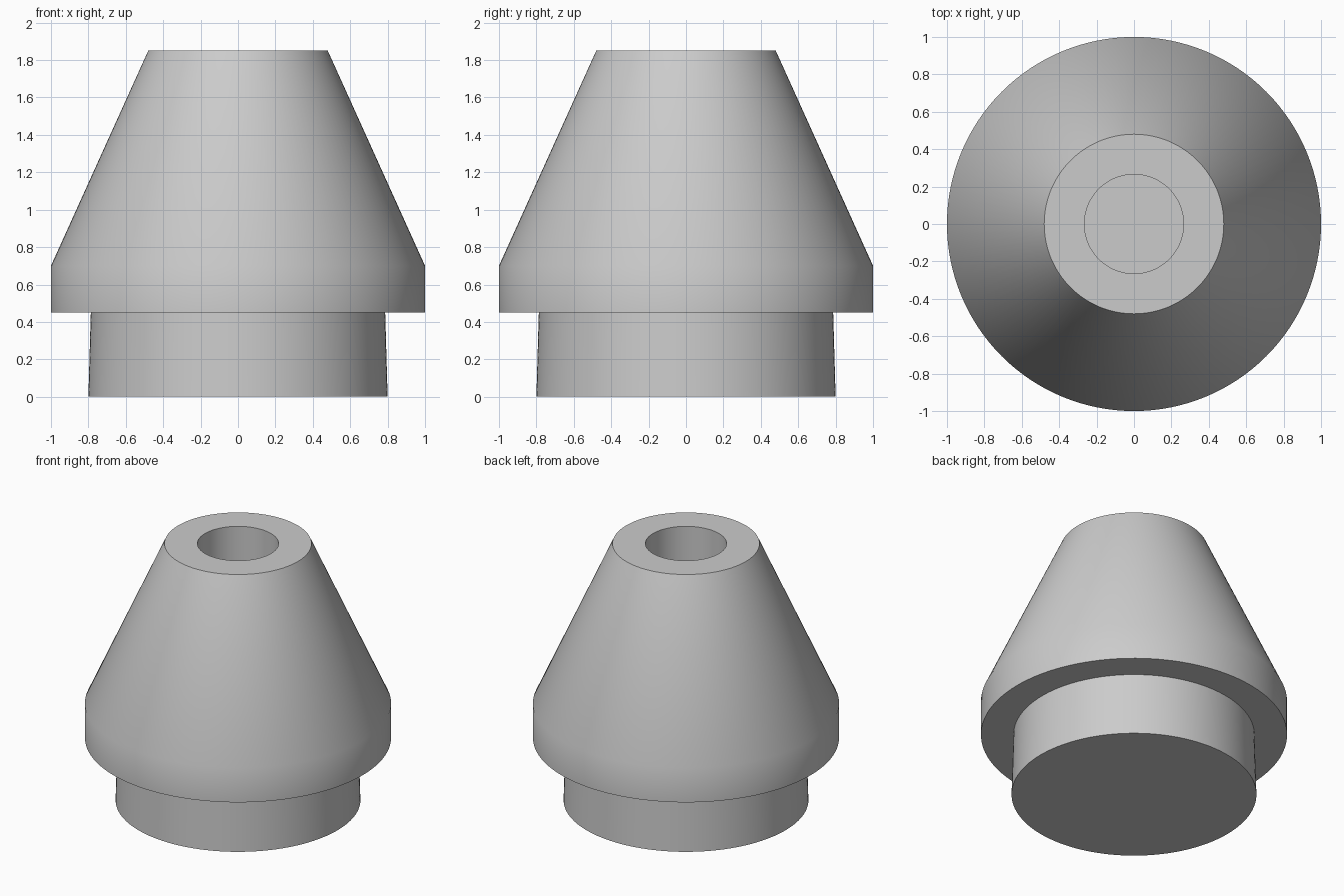
import bpy
import bmesh
import math

cube = bpy.data.objects.get("Cube")
if cube:
    bpy.data.objects.remove(cube, do_unlink=True)

SEGMENTS = 128

grey = bpy.data.materials.new("plain grey")
grey.use_nodes = True
colour = (0.6, 0.6, 0.6, 1)
grey.diffuse_color = colour
grey.node_tree.nodes["Principled BSDF"].inputs["Base Color"].default_value = colour


def turned(name, profile):
    """Revolve a (radius, height) profile around z; end rings are capped."""
    bm = bmesh.new()
    rings = []
    for r, z in profile:
        rings.append([bm.verts.new((r * math.cos(a), r * math.sin(a), z))
                      for a in (2 * math.pi * i / SEGMENTS for i in range(SEGMENTS))])
    for low, high in zip(rings, rings[1:]):
        for i in range(SEGMENTS):
            j = (i + 1) % SEGMENTS
            bm.faces.new((low[i], low[j], high[j], high[i]))
    bm.faces.new(rings[0][::-1])
    bm.faces.new(rings[-1])
    bmesh.ops.recalc_face_normals(bm, faces=bm.faces)
    mesh = bpy.data.meshes.new(name)
    bm.to_mesh(mesh)
    bm.free()
    mesh.materials.append(grey)
    obj = bpy.data.objects.new(name, mesh)
    bpy.context.collection.objects.link(obj)
    bpy.ops.object.select_all(action="DESELECT")
    obj.select_set(True)
    bpy.context.view_layer.objects.active = obj
    bpy.ops.object.shade_smooth_by_angle(angle=math.radians(30))
    return obj


# One turned solid: plug, overhanging collar, tapered cone and blind bore
turned("tapered_plug", [
    (0.80, 0.0), (0.787, 0.45),     # slightly tapered plug
    (1.0, 0.45), (1.0, 0.70),       # collar
    (0.48, 1.85),                   # cone
    (0.265, 1.85), (0.265, 0.45),   # rim and bore
])
